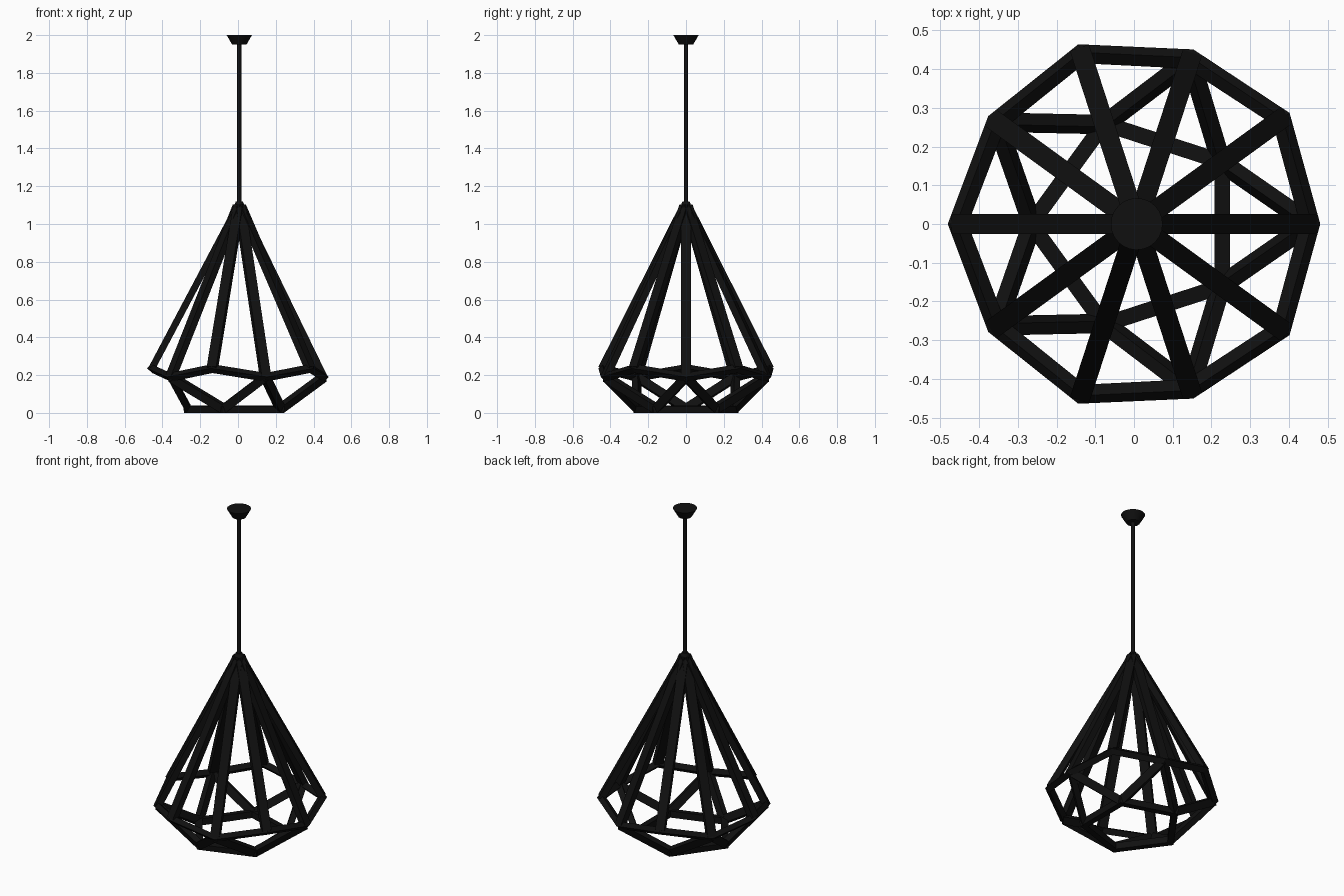
import bpy
import math
from mathutils import Vector

if "Cube" in bpy.data.objects:
    bpy.data.objects.remove(bpy.data.objects["Cube"])

CX = 0.007  # axis of the lamp

black = bpy.data.materials.new("black_metal")
black.diffuse_color = (0.005, 0.005, 0.005, 1)
black.use_nodes = True
black.node_tree.nodes["Principled BSDF"].inputs["Base Color"].default_value = black.diffuse_color


def make(name, verts, faces):
    mesh = bpy.data.meshes.new(name)
    mesh.from_pydata([tuple(v) for v in verts], [], faces)
    mesh.update()
    mesh.materials.append(black)
    ob = bpy.data.objects.new(name, mesh)
    bpy.context.collection.objects.link(ob)
    return ob


def polar(r, k, z):
    a = math.radians(36 * k)
    return Vector((CX + r * math.cos(a), r * math.sin(a), z))


def ring(name, steps, section):
    """Closed mitred ring: section(k) gives the four profile corners (r, z)."""
    verts, faces = [], []
    n = len(steps)
    for k in steps:
        verts += [polar(r, k, z) for r, z in section(k)]
    for i in range(n):
        j = (i + 1) % n
        for c in range(4):
            d = (c + 1) % 4
            faces.append((i * 4 + c, j * 4 + c, j * 4 + d, i * 4 + d))
    return make(name, verts, faces)


def bars(name, pairs, width, depth):
    """Straight rectangular bars whose flat side faces away from the axis."""
    verts, faces = [], []
    for p, q in pairs:
        d = (q - p).normalized()
        mid = (p + q) / 2
        out = Vector((mid.x - CX, mid.y, 0))
        side = d.cross(out).normalized()
        out = side.cross(d).normalized()
        b = len(verts)
        for e in (p, q):
            for s, t in ((-1, -1), (1, -1), (1, 1), (-1, 1)):
                verts.append(e + side * s * width / 2 + out * t * depth / 2)
        faces += [(b, b + 3, b + 2, b + 1), (b + 4, b + 5, b + 6, b + 7)]
        faces += [(b + i, b + (i + 1) % 4, b + 4 + (i + 1) % 4, b + 4 + i) for i in range(4)]
    return make(name, verts, faces)


def cone(name, r1, r2, z1, z2, sides):
    bpy.ops.mesh.primitive_cone_add(vertices=sides, radius1=r1, radius2=r2,
                                    depth=z2 - z1, location=(CX, 0, (z1 + z2) / 2))
    ob = bpy.context.object
    ob.name = name
    ob.data.materials.append(black)
    bpy.ops.object.shade_smooth_by_angle()
    return ob


# Ring corners alternate between a lower and a higher position
def corner(k):
    return (0.474, 0.19) if k % 2 == 0 else (0.488, 0.236)


def waist_section(k):
    r, z = corner(k)
    return [(r, z), (r - 0.022, z + 0.022), (r - 0.052, z), (r - 0.027, z - 0.025)]


# Zigzag waist ring and bottom pentagon
ring("waist_ring", list(range(10)), waist_section)
ring("bottom_ring", [1, 3, 5, 7, 9],
     lambda k: [(0.292, 0), (0.298, 0.035), (0.248, 0.04), (0.248, 0)])

# Long bars from the waist to the apex
long_bars = []
for k in range(10):
    r, z = corner(k)
    long_bars.append((polar(r - 0.025, k, z), polar(0.008, k, 1.095)))
bars("upper_bars", long_bars, 0.052, 0.036)

# Short struts: each low waist corner runs to two bottom corners
struts = [(polar(0.447, k, 0.19), polar(0.27, k + s, 0.022))
          for k in range(0, 10, 2) for s in (-1, 1)]
bars("lower_struts", struts, 0.046, 0.034)

# Suspension
cone("apex_cap", 0.034, 0.018, 1.085, 1.12, 16)
cone("hanging_rod", 0.0115, 0.0115, 1.08, 1.96, 16)
cone("ceiling_canopy", 0.038, 0.067, 1.95, 2.0, 24)
